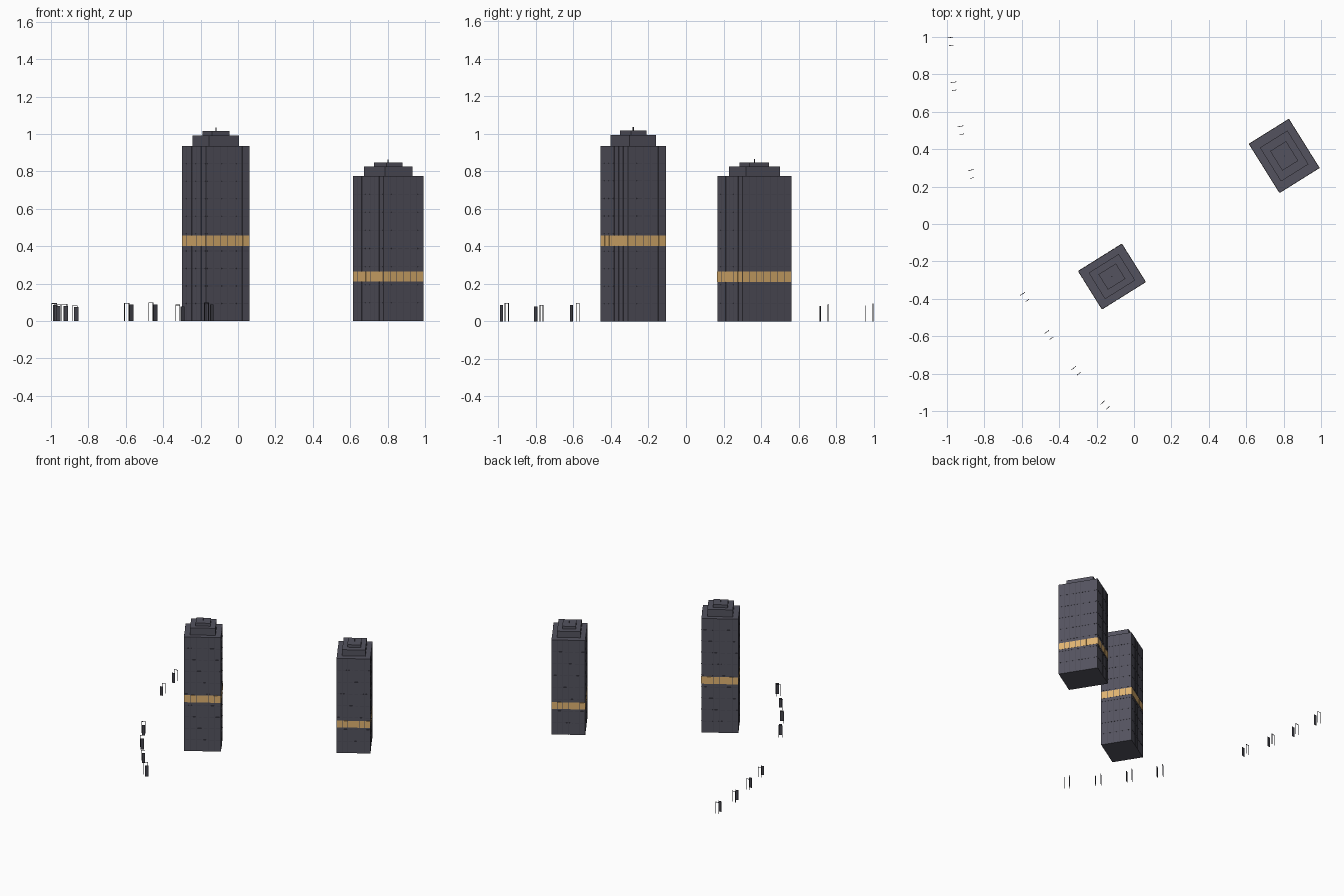
import bpy, bmesh, math
from mathutils import Matrix, Vector

if "Cube" in bpy.data.objects:
    bpy.data.objects.remove(bpy.data.objects["Cube"])


def mat(name, rgb):
    m = bpy.data.materials.new(name)
    m.diffuse_color = (*rgb, 1)
    m.use_nodes = True
    m.node_tree.nodes["Principled BSDF"].inputs["Base Color"].default_value = m.diffuse_color
    return m


WALL = mat("slate_wall", (0.088, 0.086, 0.113))
TRIM = mat("dark_trim", (0.07, 0.068, 0.09))
LIT = mat("amber_window", (0.74, 0.45, 0.165))
POST = mat("dark_metal", (0.06, 0.06, 0.075))


def boxes(name, material, items, loc, angle):
    """One object from boxes given as (centre, size, local spin about z)."""
    bm = bmesh.new()
    for c, s, spin in items:
        m = (Matrix.Rotation(spin, 4, 'Z') @ Matrix.Translation(Vector(c))
             @ Matrix.Diagonal((*s, 1)))
        bmesh.ops.create_cube(bm, size=1, matrix=m)
    me = bpy.data.meshes.new(name)
    bm.to_mesh(me)
    bm.free()
    me.materials.append(material)
    ob = bpy.data.objects.new(name, me)
    ob.location = loc
    ob.rotation_euler.z = angle
    bpy.context.collection.objects.link(ob)
    return ob


def tower(name, x, y, w, d, h, nx, ny, band, tiers, floors):
    loc, ang = (x, y, 0), math.radians(32)
    boxes(name + "_body", WALL, [((0, 0, h / 2), (w, d, h), 0)], loc, ang)

    # stepped roof and short mast
    z, steps = h, []
    for scale, top in zip((0.69, 0.4), tiers):
        steps.append(((0, 0, (z + top) / 2), (w * scale, d * scale, top - z), 0))
        z = top
    boxes(name + "_roof_steps", WALL, steps, loc, ang)
    boxes(name + "_mast", TRIM, [((0, 0, z + 0.009), (0.004, 0.004, 0.018), 0)], loc, ang)

    # facade grid on all four sides: mullions, floor ledges, one lit floor
    mullions, ledges, panes = [], [], []
    z0, z1 = band
    for k in range(4):
        spin = k * math.pi / 2
        length, depth, n = (w, d, nx) if k % 2 == 0 else (d, w, ny)
        bay = length / n
        front = -depth / 2
        for i in range(n):
            u = -length / 2 + bay * (i + 0.5)
            panes.append(((u, front, (z0 + z1) / 2), (bay * 0.93, 0.003, z1 - z0), spin))
            for f in range(1, floors):
                zf = h * f / floors
                if not z0 - 0.005 < zf < z1 + 0.005:
                    ledges.append(((u, front, zf), (bay * 0.7, 0.003, 0.003), spin))
            if i:
                mullions.append(((u - bay / 2, front, h / 2), (0.0025, 0.002, h), spin))
    boxes(name + "_mullions", TRIM, mullions, loc, ang)
    boxes(name + "_floor_ledges", TRIM, ledges, loc, ang)
    boxes(name + "_lit_floor", LIT, panes, loc, ang)


tower("tall_tower", -0.118, -0.281, 0.275, 0.24, 0.935, 6, 5, (0.40, 0.458), (0.993, 1.017), 10)
tower("short_tower", 0.803, 0.364, 0.251, 0.308, 0.775, 6, 7, (0.21, 0.265), (0.825, 0.846), 8)

# roadside gates: open frame plus a solid panel just along the curve
gates = [  # frame x, y, panel x, y, angle, height
    (-0.982, 0.997, -0.976, 0.955, 5, 0.095),
    (-0.965, 0.758, -0.962, 0.715, 8, 0.090),
    (-0.928, 0.522, -0.920, 0.480, 11, 0.090),
    (-0.873, 0.288, -0.866, 0.246, 14, 0.082),
    (-0.595, -0.373, -0.571, -0.409, 32, 0.097),
    (-0.466, -0.577, -0.442, -0.611, 35, 0.098),
    (-0.322, -0.770, -0.296, -0.801, 38, 0.087),
    (-0.168, -0.955, -0.140, -0.983, 41, 0.098),
]
for i, (fx, fy, px, py, a, h) in enumerate(gates, 1):
    ang = math.radians(a)
    wide, t = 0.031, 0.003
    frame = [((s * (wide - t) / 2, 0, h / 2), (t, t, h), 0) for s in (-1, 1)]
    frame.append(((0, 0, h - t / 2), (wide, t, t), 0))
    boxes(f"gate_frame_{i}", POST, frame, (fx, fy, 0), ang)
    boxes(f"gate_panel_{i}", POST, [((0, 0, h * 0.45), (0.024, t, h * 0.9), 0)],
          (px, py, 0), ang)
